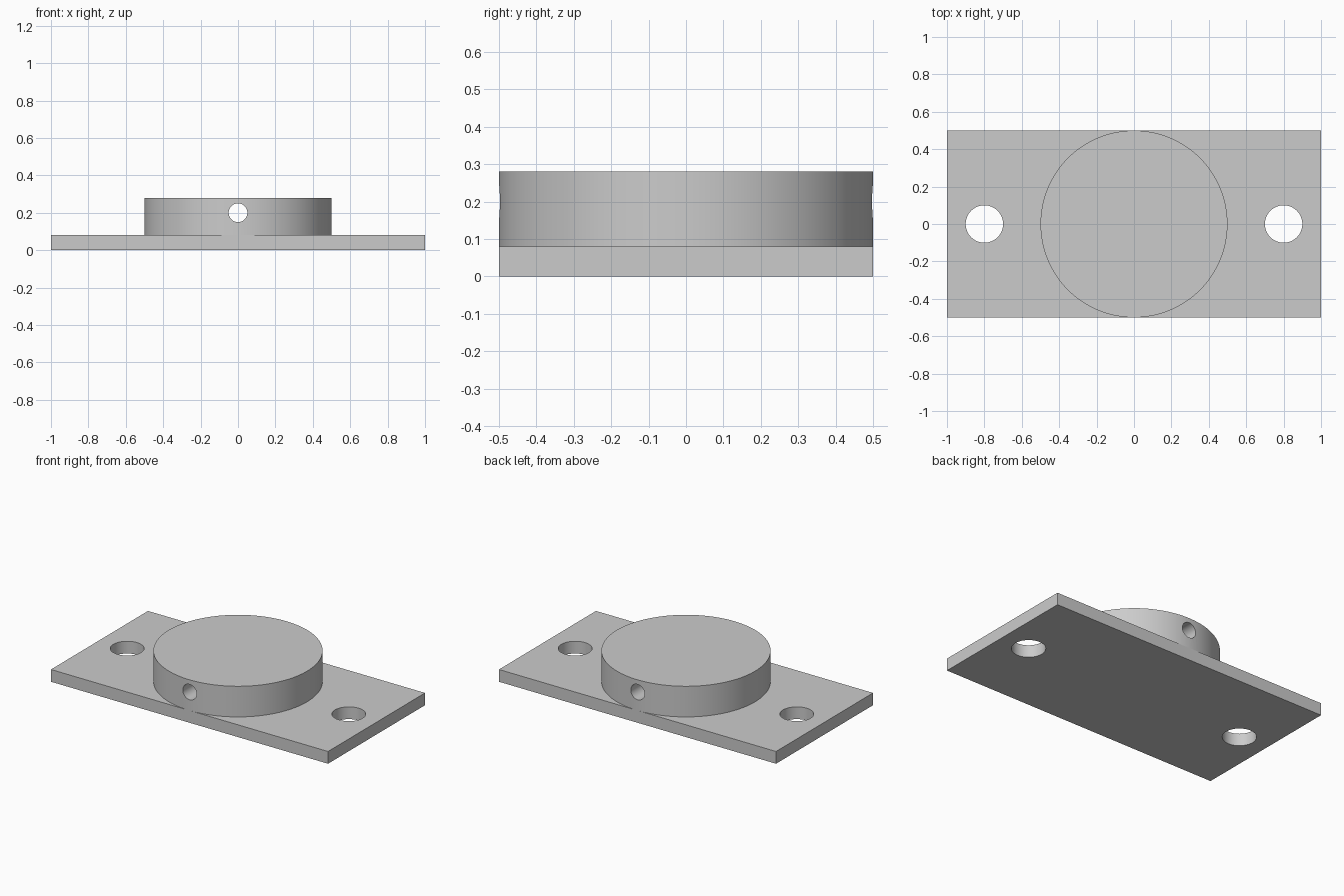
import bpy
import math

cube = bpy.data.objects.get("Cube")
if cube:
    bpy.data.objects.remove(cube, do_unlink=True)

# Single grey finish
grey = bpy.data.materials.new("plain grey")
grey.use_nodes = True
colour = (0.6, 0.6, 0.6, 1)
grey.diffuse_color = colour
grey.node_tree.nodes["Principled BSDF"].inputs["Base Color"].default_value = colour


def cylinder(name, radius, depth, location, rotation=(0, 0, 0), sides=64):
    bpy.ops.mesh.primitive_cylinder_add(vertices=sides, radius=radius, depth=depth,
                                        location=location, rotation=rotation)
    obj = bpy.context.object
    obj.name = name
    obj.data.materials.append(grey)
    return obj


def drill(target, cutter):
    """Cut the hole, then discard the cutter."""
    cutter.hide_render = True
    mod = target.modifiers.new("hole", 'BOOLEAN')
    mod.operation = 'DIFFERENCE'
    mod.solver = 'EXACT'
    mod.object = cutter
    bpy.context.view_layer.objects.active = target
    bpy.ops.object.modifier_apply(modifier=mod.name)
    bpy.data.objects.remove(cutter, do_unlink=True)


def smooth(obj):
    bpy.ops.object.select_all(action='DESELECT')
    obj.select_set(True)
    bpy.context.view_layer.objects.active = obj
    bpy.ops.object.shade_smooth_by_angle(angle=math.radians(30))


plate_top = 0.08
disc_height = 0.2

# Rectangular base plate with a mounting hole at each end
bpy.ops.mesh.primitive_cube_add(size=1, location=(0, 0, plate_top / 2))
plate = bpy.context.object
plate.name = "base_plate"
plate.scale = (2, 1, plate_top)
bpy.ops.object.transform_apply(location=False, rotation=False, scale=True)
plate.data.materials.append(grey)
for side in (-1, 1):
    drill(plate, cylinder("mounting_hole_cutter", 0.1, 0.4, (side * 0.8, 0, plate_top / 2)))
smooth(plate)

# Round boss with a cross hole running front to back
disc = cylinder("round_boss", 0.5, disc_height, (0, 0, plate_top + disc_height / 2), sides=128)
drill(disc, cylinder("cross_hole_cutter", 0.05, 1.4, (0, 0, 0.2), (math.pi / 2, 0, 0), 48))
smooth(disc)
